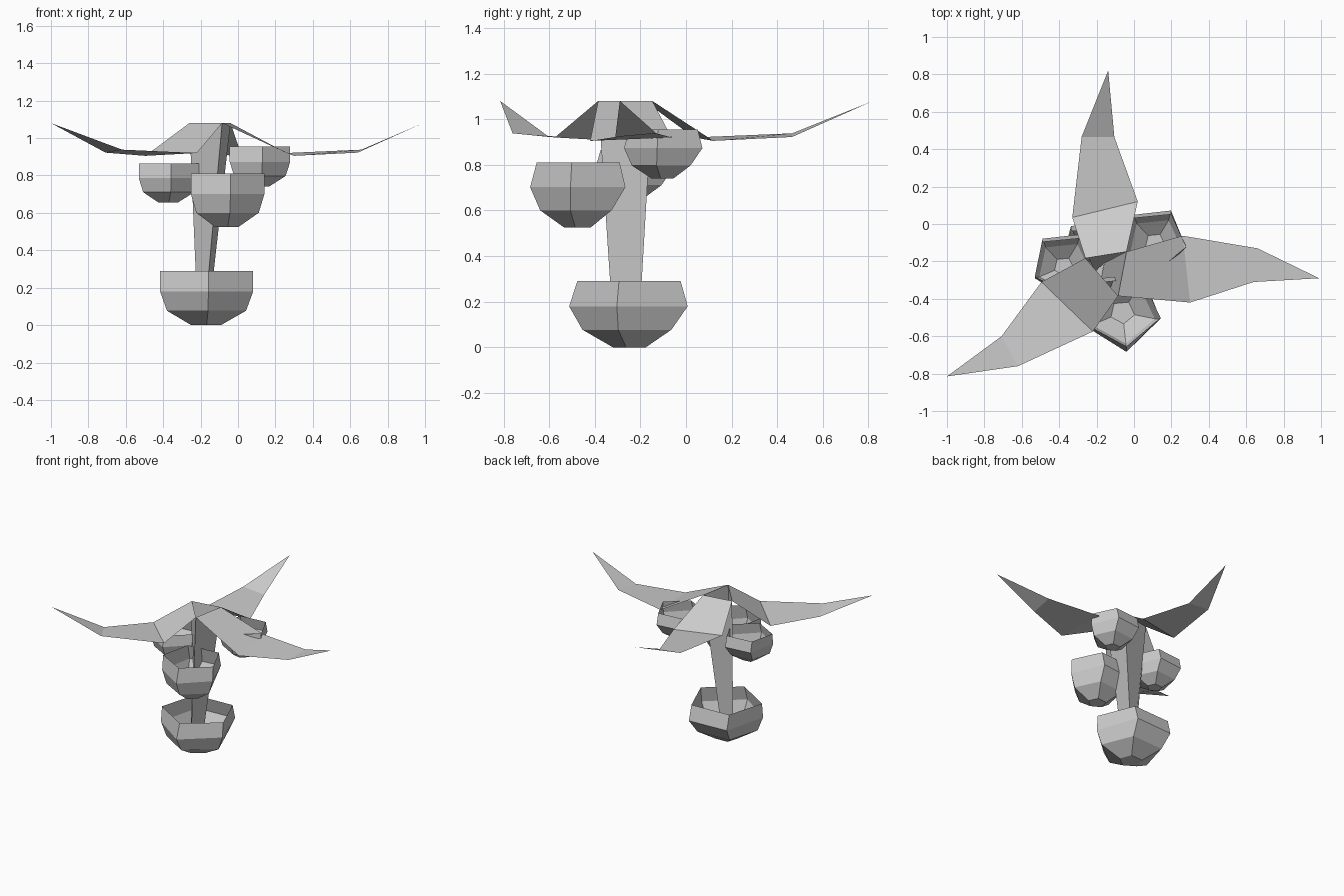
import bpy
from math import sin, cos, radians


def make(name, verts, faces):
    me = bpy.data.meshes.new(name)
    me.from_pydata(verts, [], faces)
    me.update()
    ob = bpy.data.objects.new(name, me)
    bpy.context.collection.objects.link(ob)
    return ob


def loft_faces(rings, n):
    return [(r * n + i, r * n + (i + 1) % n, (r + 1) * n + (i + 1) % n, (r + 1) * n + i)
            for r in range(rings - 1) for i in range(n)]


# Open five-sided cup: rings of (x scale, y scale, y shift, height fraction)
RINGS = [(0.32, 0.30, -0.012, 0), (0.85, 0.81, -0.012, 0.265),
         (1, 1.08, 0, 0.62), (1, 0.94, 0, 1)]


def cup(name, x, y, z, radius, height, turn=6):
    verts = []
    for sx, sy, dy, h in RINGS:
        for i in range(5):
            a = radians(-90 + turn + 72 * i)
            verts.append((x + radius * sx * cos(a), y + dy + radius * sy * sin(a), z + height * h))
    make(name, verts, [(4, 3, 2, 1, 0)] + loft_faces(4, 5))


cup("base_pot", -0.172, -0.23, 0, 0.262, 0.29, 3)
cup("front_cup", -0.062, -0.46, 0.525, 0.208, 0.285)
cup("left_cup", -0.375, -0.215, 0.655, 0.17, 0.21)
cup("right_cup", 0.112, -0.088, 0.74, 0.171, 0.215)

# Three-sided tapering trunk, open at the top
A, B, C = (-0.26, -0.183, 1.08), (-0.085, -0.385, 1.08), (-0.04, -0.148, 1.08)
foot = [(-0.215, -0.26, 0.02), (-0.18, -0.315, 0.02), (-0.16, -0.21, 0.02)]
make("trunk", foot + [A, B, C], loft_faces(2, 3))


# Leaves: pairs of edge points from trunk outward, then the raised tip
def leaf(name, base, knee, outer, tip):
    make(name, [*base, *knee, *outer, tip],
         [(0, 2, 3, 1), (2, 4, 5, 3), (4, 6, 5)])


leaf("right_leaf", (B, C), ((0.30, -0.42, 0.905), (0.26, -0.063, 0.92)),
     ((0.64, -0.31, 0.922), (0.66, -0.13, 0.938)), (0.99, -0.29, 1.08))
leaf("back_leaf", (C, A), ((0.02, 0.12, 0.905), (-0.33, 0.035, 0.92)),
     ((-0.105, 0.465, 0.922), (-0.28, 0.465, 0.938)), (-0.138, 0.82, 1.08))
leaf("left_leaf", (A, B), ((-0.495, -0.31, 0.905), (-0.22, -0.575, 0.92)),
     ((-0.708, -0.60, 0.922), (-0.62, -0.76, 0.938)), (-1.0, -0.815, 1.08))
